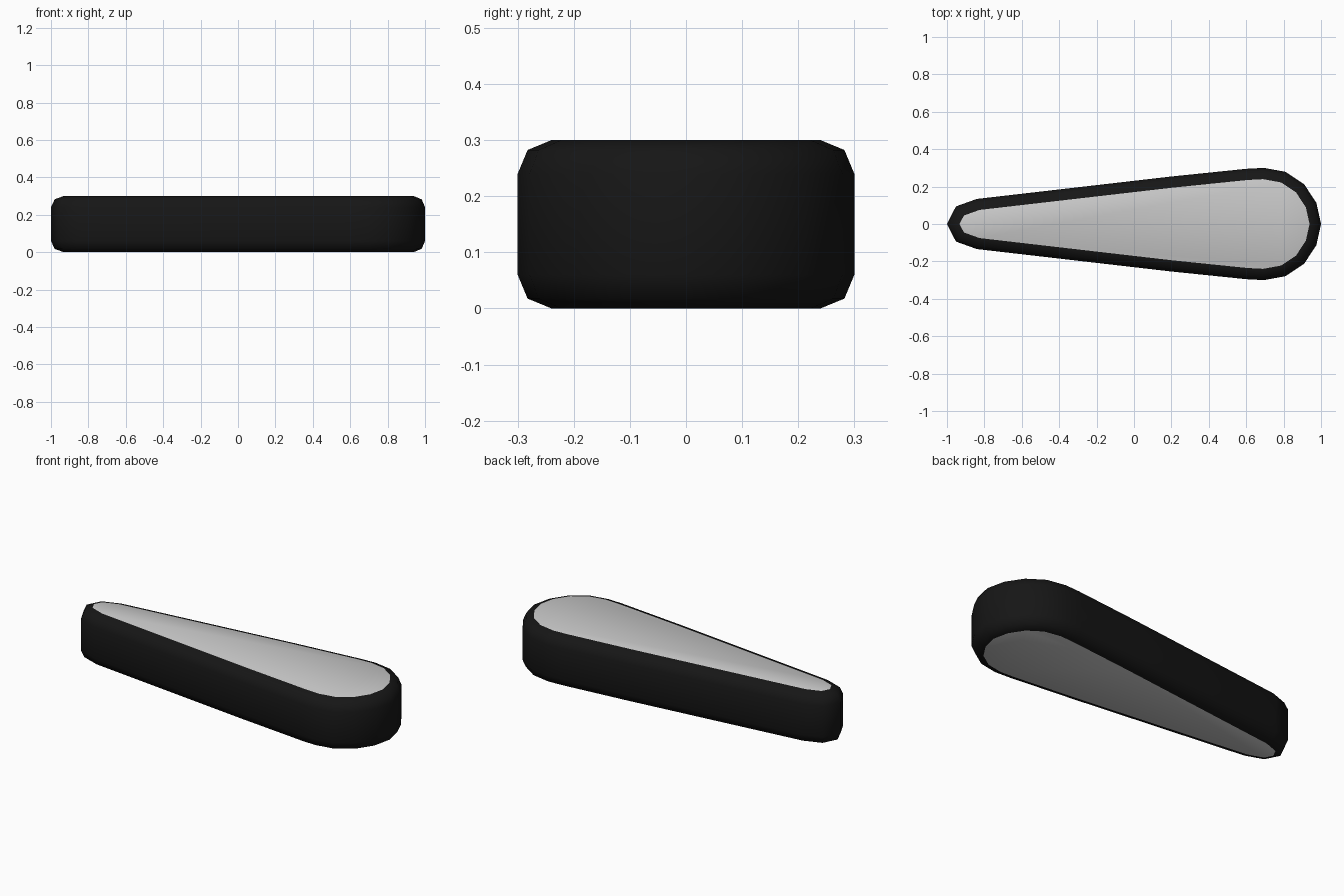
import bpy, bmesh
from mathutils import Vector

if "Cube" in bpy.data.objects:
    bpy.data.objects.remove(bpy.data.objects["Cube"])


def material(name, color):
    m = bpy.data.materials.new(name)
    m.diffuse_color = color
    m.use_nodes = True
    m.node_tree.nodes["Principled BSDF"].inputs["Base Color"].default_value = m.diffuse_color
    return m


def inset(points, d):
    """Mitred inward offset of a counter-clockwise outline."""
    out = []
    n = len(points)
    for i, p in enumerate(points):
        a = (p - points[i - 1]).normalized()
        b = (points[(i + 1) % n] - p).normalized()
        na, nb = Vector((-a.y, a.x)), Vector((-b.y, b.x))
        out.append(p + (na + nb) * d / (1 + na.dot(nb)))
    return out


# Teardrop outline: upper half from round end to narrow tip, then mirrored
half = [(1, 0), (0.975, 0.113), (0.91, 0.212), (0.81, 0.279), (0.695, 0.30),
        (0.6, 0.295), (0.2, 0.254), (-0.84, 0.134), (-0.952, 0.094), (-1, 0)]
outline = [Vector(p) for p in half]
outline += [Vector((x, -y)) for x, y in reversed(half[1:-1])]

# Rounded rim profile: (height, inset)
profile = [(0, 0.06), (0.0176, 0.0176), (0.06, 0),
           (0.24, 0), (0.2824, 0.0176), (0.30, 0.06)]

bm = bmesh.new()
rings = [[bm.verts.new((p.x, p.y, z)) for p in inset(outline, d)]
         for z, d in profile]

# Dark wall with bevelled rims
n = len(outline)
for lo, hi in zip(rings, rings[1:]):
    for i in range(n):
        j = (i + 1) % n
        bm.faces.new((lo[i], lo[j], hi[j], hi[i]))

# Grey top and bottom faces
for ring in (rings[-1], rings[0][::-1]):
    bm.faces.new(ring).material_index = 1

for f in bm.faces:
    f.smooth = True

mesh = bpy.data.meshes.new("teardrop_paddle")
bm.to_mesh(mesh)
bm.free()
mesh.materials.append(material("black_rim", (0.008, 0.008, 0.008, 1)))
mesh.materials.append(material("grey_face", (0.8, 0.8, 0.8, 1)))
obj = bpy.data.objects.new("teardrop_paddle", mesh)
bpy.context.collection.objects.link(obj)
